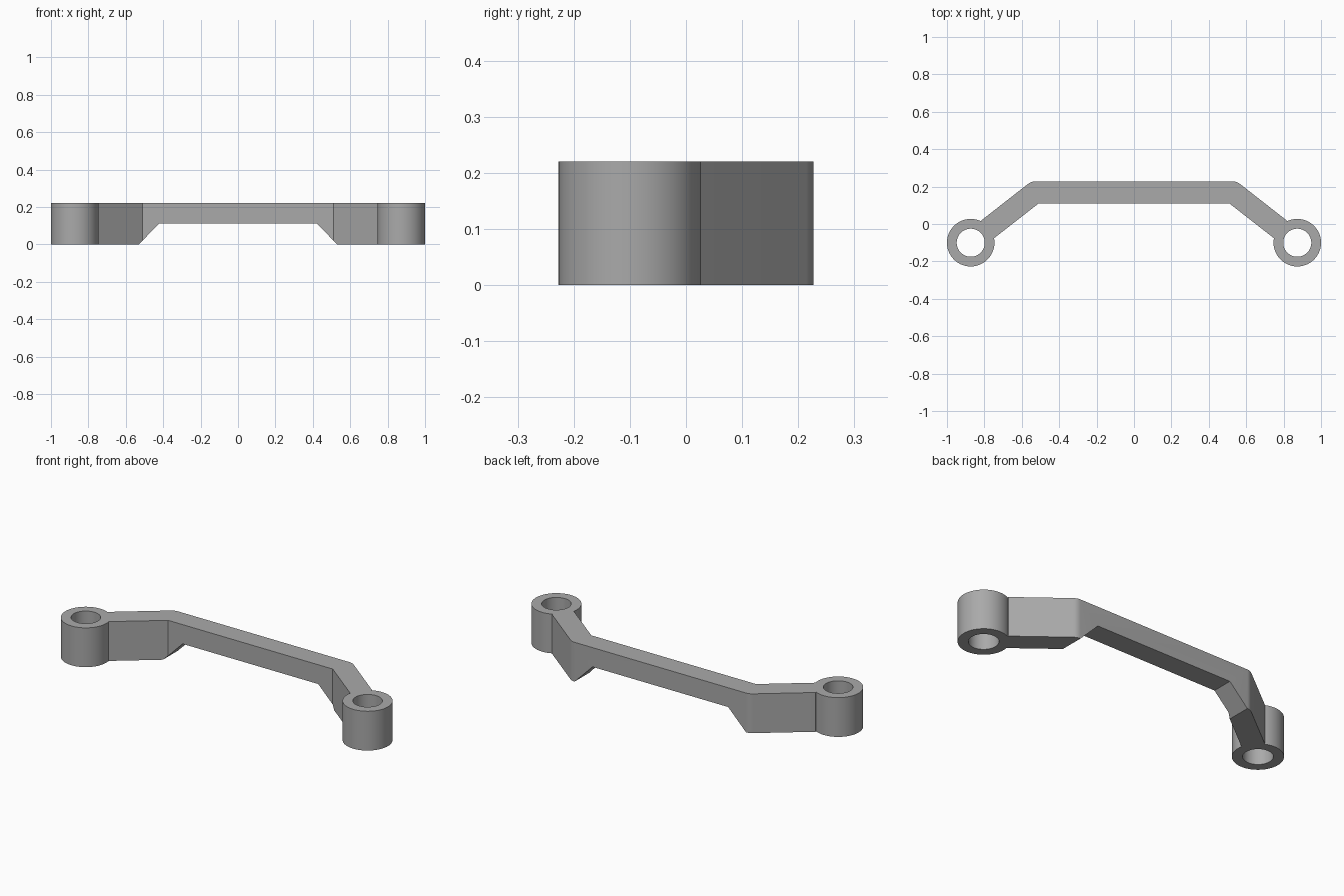
import bpy
import bmesh
from math import tan, radians, sin, cos
from mathutils import Vector

cube = bpy.data.objects.get("Cube")
if cube:
    bpy.data.objects.remove(cube, do_unlink=True)

HEIGHT = 0.22
BOSS = Vector((0.873, -0.1, 0))
BOSS_R, HOLE_R = 0.127, 0.075
BACK_Y, INNER_Y, INNER_X = 0.227, 0.11, 0.51
ARM_ANGLE = radians(38)

grey = bpy.data.materials.new("plain grey")
grey.use_nodes = True
colour = (0.4, 0.4, 0.4, 1)
grey.diffuse_color = colour
grey.node_tree.nodes["Principled BSDF"].inputs["Base Color"].default_value = colour


def prism(name, outline, direction):
    """Extrude a closed outline of 3D points along a direction."""
    bm = bmesh.new()
    face = bm.faces.new([bm.verts.new(p) for p in outline])
    result = bmesh.ops.extrude_face_region(bm, geom=[face])
    moved = [v for v in result["geom"] if isinstance(v, bmesh.types.BMVert)]
    bmesh.ops.translate(bm, verts=moved, vec=direction)
    bmesh.ops.recalc_face_normals(bm, faces=bm.faces)
    mesh = bpy.data.meshes.new(name)
    bm.to_mesh(mesh)
    bm.free()
    mesh.materials.append(grey)
    obj = bpy.data.objects.new(name, mesh)
    bpy.context.collection.objects.link(obj)
    return obj


def cylinder(name, side, radius, bottom, top):
    bpy.ops.mesh.primitive_cylinder_add(
        vertices=96, radius=radius, depth=top - bottom,
        location=(side * BOSS.x, BOSS.y, (bottom + top) / 2))
    obj = bpy.context.object
    obj.name = name
    obj.data.materials.append(grey)
    return obj


def combine(target, tool, operation):
    """Apply a boolean and discard the tool object."""
    tool.hide_render = True
    mod = target.modifiers.new(operation.title(), "BOOLEAN")
    mod.object, mod.operation, mod.solver = tool, operation, "EXACT"
    bpy.context.view_layer.objects.active = target
    bpy.ops.object.modifier_apply(modifier=mod.name)
    bpy.data.objects.remove(tool, do_unlink=True)


# Bent bar outline, right half then mirrored
along = Vector((cos(ARM_ANGLE), -sin(ARM_ANGLE), 0))
inner = Vector((INNER_X, INNER_Y, 0))
width = BACK_Y - INNER_Y
corner = Vector((INNER_X + width * tan(ARM_ANGLE / 2), BACK_Y, 0))
reach = (BOSS - inner).dot(along) - HOLE_R * 0.5
fillet = 0.02
start, end = corner - Vector((fillet, 0, 0)), corner + along * fillet
bend = [start * (1 - t) ** 2 + corner * 2 * t * (1 - t) + end * t * t
        for t in (i / 6 for i in range(7))]
half = bend + [corner + along * (reach - width * tan(ARM_ANGLE / 2)),
               inner + along * reach, inner]
outline = half + [Vector((-p.x, p.y, 0)) for p in reversed(half)]
bracket = prism("bent_bracket", outline, (0, 0, HEIGHT))

# Relief with sloped ends under the middle span
relief = [(-0.63, -0.1), (0.63, -0.1), (0.42, 0.112), (-0.42, 0.112)]
cutter = prism("relief_cutter", [(x, -0.05, z) for x, z in relief], (0, 0.5, 0))
combine(bracket, cutter, "DIFFERENCE")

# Round bosses with through holes
for side in (-1, 1):
    combine(bracket, cylinder("boss", side, BOSS_R, 0, HEIGHT), "UNION")
for side in (-1, 1):
    combine(bracket, cylinder("hole_cutter", side, HOLE_R, -0.1, HEIGHT + 0.1), "DIFFERENCE")

bpy.ops.object.select_all(action="DESELECT")
bracket.select_set(True)
bpy.context.view_layer.objects.active = bracket
bpy.ops.object.shade_smooth_by_angle(angle=radians(25))
